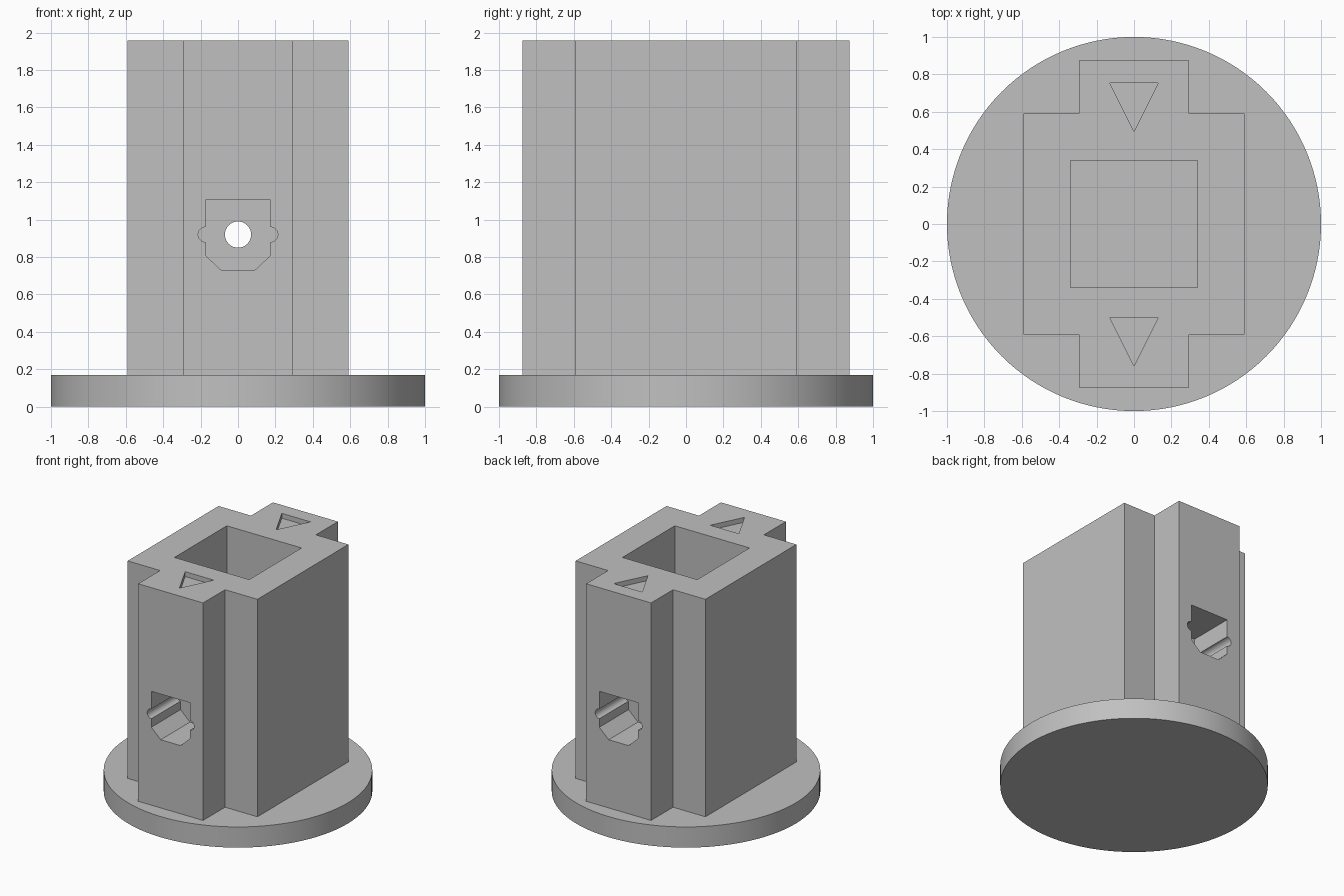
import bpy, bmesh, math
from mathutils import Vector

if "Cube" in bpy.data.objects:
    bpy.data.objects.remove(bpy.data.objects["Cube"], do_unlink=True)

# Single plain grey
grey = bpy.data.materials.new("grey")
grey.use_nodes = True
colour = (0.53, 0.53, 0.53, 1)
grey.diffuse_color = colour
grey.node_tree.nodes["Principled BSDF"].inputs["Base Color"].default_value = colour


def prism(name, profile, start, end, axis="z"):
    """Extrude a 2D outline along z (x, y outline) or along y (x, z outline)."""
    def place(a, b, t):
        return Vector((a, b, t)) if axis == "z" else Vector((a, t, b))
    bm = bmesh.new()
    face = bm.faces.new([bm.verts.new(place(a, b, start)) for a, b in profile])
    moved = bmesh.ops.extrude_face_region(bm, geom=[face])["geom"]
    bmesh.ops.translate(bm, verts=[v for v in moved if isinstance(v, bmesh.types.BMVert)],
                        vec=place(0, 0, end - start))
    bmesh.ops.recalc_face_normals(bm, faces=bm.faces)
    mesh = bpy.data.meshes.new(name)
    bm.to_mesh(mesh)
    bm.free()
    mesh.materials.append(grey)
    obj = bpy.data.objects.new(name, mesh)
    bpy.context.collection.objects.link(obj)
    return obj


def circle(r, n, cx=0, cy=0, a0=0, a1=2 * math.pi, closed=True):
    steps = n if closed else n - 1
    return [(cx + r * math.cos(a0 + (a1 - a0) * i / steps),
             cy + r * math.sin(a0 + (a1 - a0) * i / steps)) for i in range(n)]


def select(obj):
    bpy.ops.object.select_all(action="DESELECT")
    obj.select_set(True)
    bpy.context.view_layer.objects.active = obj


def cut(obj, cutter):
    """Subtract the cutter, then discard it."""
    cutter.hide_render = True
    mod = obj.modifiers.new("cut", "BOOLEAN")
    mod.operation, mod.solver, mod.object = "DIFFERENCE", "EXACT", cutter
    select(obj)
    bpy.ops.object.modifier_apply(modifier=mod.name)
    bpy.data.objects.remove(cutter, do_unlink=True)


BASE, TOP = 0.17, 1.957      # heights of base plate and body
W, RIB, D = 0.59, 0.295, 0.875  # body half width, rib half width, rib reach
AXIS_Z = 0.92                # height of the side hole

# Round base plate
base = prism("base_plate", circle(1.0, 128), 0, BASE)

# Square body with a rib at front and back
quarter = [(W, W), (RIB, W), (RIB, D)]
half = quarter + [(-x, y) for x, y in reversed(quarter)]
body = prism("body", half + [(-x, -y) for x, y in half], BASE, TOP)

# Square central well
s = 0.34
cut(body, prism("well_cutter", [(s, s), (-s, s), (-s, -s), (s, -s)], 0.1, 2.2))

# Keyed side pockets: flat top, chamfered bottom, round side notches
right_side = [(0.09, 0.73), (0.175, 0.81)]
right_side += circle(0.04, 17, 0.173, AXIS_Z, -math.pi / 2 + 0.05, math.pi / 2 - 0.05, False)
right_side += [(0.175, 1.105)]
pocket = right_side + [(-x, z) for x, z in reversed(right_side)]
for side in (-1, 1):
    cut(body, prism("pocket_cutter", pocket, side * 0.495, side * 1.1, "y"))

# Round hole joining the pockets and the well
cut(body, prism("hole_cutter", circle(0.07, 48, 0, AXIS_Z), -0.6, 0.6, "y"))

# Shallow triangular marks on top of both ribs, pointing forward
for y in (-0.5, 0.755):
    mark = [(-0.13, y), (0, y - 0.26), (0.13, y)]
    cut(body, prism("mark_cutter", mark, TOP - 0.04, TOP + 0.1))

for obj in (base, body):
    select(obj)
    bpy.ops.object.shade_smooth_by_angle(angle=math.radians(30))
